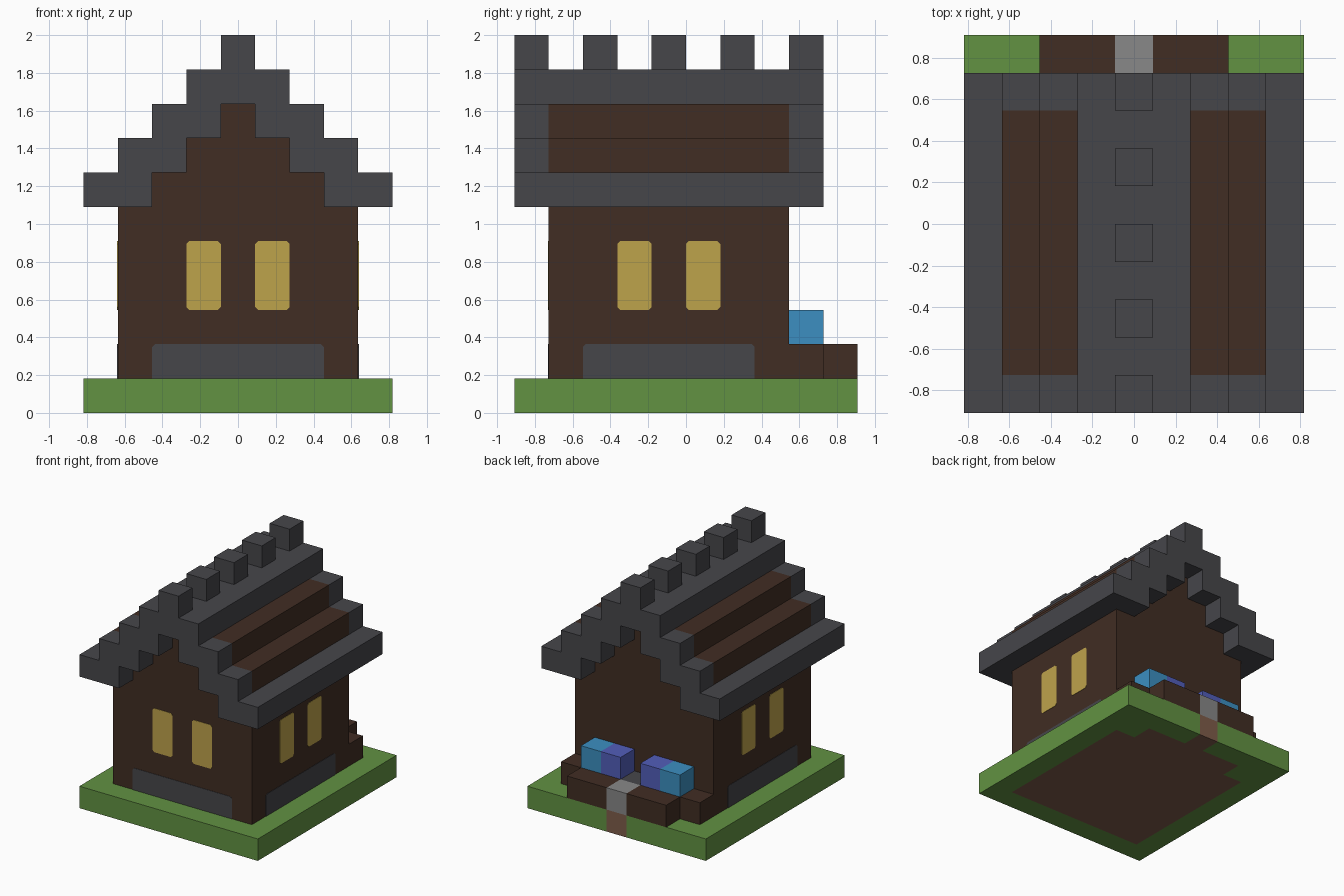
import bpy, bmesh
from mathutils import Vector

cube = bpy.data.objects.get("Cube")
if cube:
    bpy.data.objects.remove(cube)

U = 2 / 11                    # one block
W, D = 9, 10                  # footprint in blocks


def material(name, rgb):
    lin = [((c / 255 + 0.055) / 1.055) ** 2.4 for c in rgb] + [1]
    m = bpy.data.materials.new(name)
    m.use_nodes = True
    m.diffuse_color = lin
    m.node_tree.nodes["Principled BSDF"].inputs["Base Color"].default_value = lin
    return m


grass = material("grass green", (98, 146, 66))
soil = material("soil brown", (126, 92, 74))
wood = material("dark wood", (65, 45, 35))
slate = material("dark slate", (70, 70, 74))
stone = material("light stone", (136, 136, 136))
glow = material("window yellow", (190, 163, 75))
cyan = material("flower cyan", (60, 143, 193))
indigo = material("flower indigo", (82, 94, 186))


def place(x, y, z):
    return Vector((x - W / 2, y - D / 2, z)) * U


def finish(name, bm, mat):
    bmesh.ops.recalc_face_normals(bm, faces=bm.faces)
    mesh = bpy.data.meshes.new(name)
    bm.to_mesh(mesh)
    bm.free()
    mesh.materials.append(mat)
    bpy.context.collection.objects.link(bpy.data.objects.new(name, mesh))


def blocks(name, mat, boxes, mirror=False):
    """Boxes given as (x range, y range, z range) in blocks, optionally mirrored in x."""
    bm = bmesh.new()
    if mirror:
        boxes = boxes + [((W - x[1], W - x[0]), y, z) for x, y, z in boxes]
    for x, y, z in boxes:
        lo, hi = place(x[0], y[0], z[0]), place(x[1], y[1], z[1])
        made = bmesh.ops.create_cube(bm, size=1)["verts"]
        bmesh.ops.scale(bm, vec=hi - lo, verts=made)
        bmesh.ops.translate(bm, vec=(lo + hi) / 2, verts=made)
    finish(name, bm, mat)


def plate(name, mat, side, a, z, low_cut):
    """Thin panel with clipped corners on the front, left or right wall."""
    c = 0.08
    b = c if low_cut else 0
    outline = [(a[0] + b, z[0]), (a[1] - b, z[0]), (a[1], z[0] + b), (a[1], z[1] - c),
               (a[1] - c, z[1]), (a[0] + c, z[1]), (a[0], z[1] - c), (a[0], z[0] + b)]
    if not low_cut:
        outline = outline[:2] + outline[3:7]
    out = {"front": Vector((0, -1, 0)), "left": Vector((1, 0, 0)),
           "right": Vector((-1, 0, 0))}[side]
    spot = {"front": lambda s, h: place(s, 1, h), "left": lambda s, h: place(8, s, h),
            "right": lambda s, h: place(1, s, h)}[side]
    bm = bmesh.new()
    face = bm.faces.new([bm.verts.new(spot(s, h)) for s, h in outline])
    ext = bmesh.ops.extrude_face_region(bm, geom=[face])["geom"]
    bmesh.ops.translate(bm, vec=out * 0.003,
                        verts=[g for g in ext if isinstance(g, bmesh.types.BMVert)])
    finish(name, bm, mat)


# Ground: grass around a stepped soil patch
base = (0, 1)
blocks("grass_front", grass, [((0, 9), (0, 1), base)])
blocks("grass_sides", grass, [((0, 1), (1, 8), base), ((0, 2), (8, 9), base),
                              ((0, 4), (9, 10), base)], mirror=True)
blocks("soil", soil, [((1, 8), (1, 8), base), ((2, 7), (8, 9), base),
                      ((4, 5), (9, 10), base)])

# House body and gable, with the wooden roof steps
inner = (1, 8)
blocks("house_walls", wood, [((1, 8), inner, (1, 6)), ((2, 7), inner, (6, 7))])
blocks("wood_roof_steps", wood, [((1, 8), inner, (7, 8)), ((2, 7), inner, (8, 9))])

# Slate roof: eaves, end trims, ridge and ridge studs
blocks("eaves", slate, [((0, 2), (0, 9), (6, 7))], mirror=True)
blocks("gable_trim", slate, [((i, i + 2), y, (6 + i, 7 + i))
                             for i in (1, 2) for y in ((0, 1), (8, 9))], mirror=True)
blocks("ridge", slate, [((3, 6), (0, 9), (9, 10))])
blocks("ridge_studs", slate, [((4, 5), (y, y + 1), (10, 11)) for y in range(0, 9, 2)])

# Windows and foundation panels
for side in ("front", "left", "right"):
    for i, s in enumerate((3, 5)):
        plate(f"{side}_window_{i + 1}", glow, side, (s, s + 1), (3, 5), True)
    plate(f"{side}_foundation", slate, side, (2, 7), (1, 2), False)

# Back planter with steps and flowers
bed = (1, 2)
blocks("planter", wood, [((1, 4), (8, 9), bed), ((2, 4), (9, 10), bed)], mirror=True)
blocks("back_sill", slate, [((4, 5), (8, 9), bed)])
blocks("stone_step", stone, [((4, 5), (9, 10), bed)])
blocks("cyan_flowers", cyan, [((2, 3), (8, 9), (2, 3))], mirror=True)
blocks("indigo_flowers", indigo, [((3, 4), (8, 9), (2, 3))], mirror=True)
